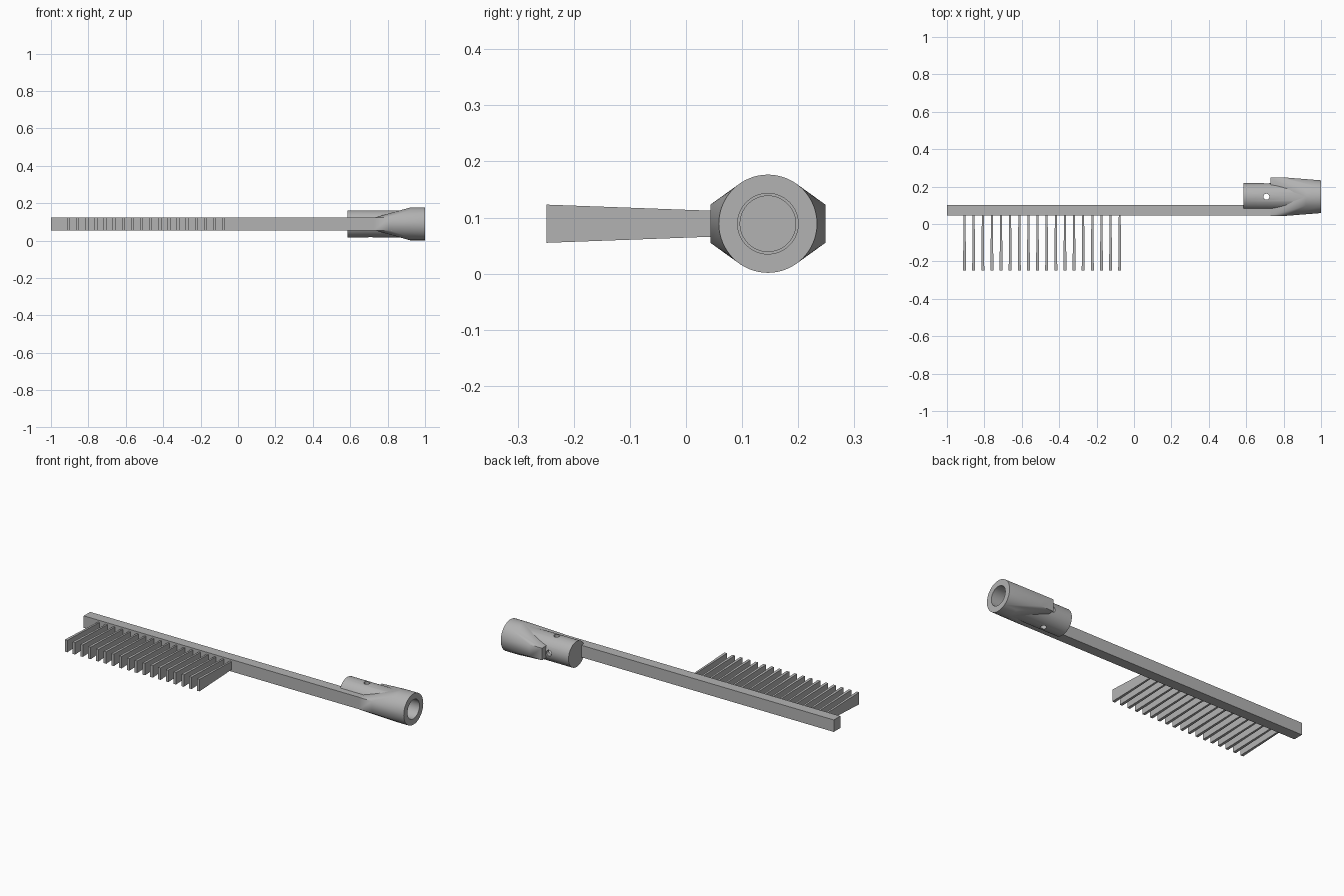
import bpy
import bmesh
import math
from mathutils import Matrix, Vector

default = bpy.data.objects.get("Cube")
if default:
    bpy.data.objects.remove(default)

grey = bpy.data.materials.new("plain grey")
grey.use_nodes = True
colour = (0.45, 0.45, 0.45, 1)
grey.diffuse_color = colour
grey.node_tree.nodes["Principled BSDF"].inputs["Base Color"].default_value = colour

AXIS = Vector((0, 0.146, 0.089))   # centre line of the socket
MID_Z = AXIS.z


def add_object(name, bm):
    bmesh.ops.recalc_face_normals(bm, faces=bm.faces)
    mesh = bpy.data.meshes.new(name)
    bm.to_mesh(mesh)
    bm.free()
    mesh.materials.append(grey)
    obj = bpy.data.objects.new(name, mesh)
    bpy.context.collection.objects.link(obj)
    return obj


def hull(name, points):
    bm = bmesh.new()
    for p in points:
        bm.verts.new(p)
    bmesh.ops.convex_hull(bm, input=bm.verts)
    bmesh.ops.dissolve_limit(bm, angle_limit=0.01, verts=bm.verts, edges=bm.edges)
    return add_object(name, bm)


def rect(x, y, half_y, half_z):
    return [(x, y + sy * half_y, MID_Z + sz * half_z)
            for sy in (-1, 1) for sz in (-1, 1)]


def ring(x, radius, n=64):
    return [(x, AXIS.y + radius * math.cos(math.tau * i / n),
             AXIS.z + radius * math.sin(math.tau * i / n)) for i in range(n)]


def cylinder(name, start, end, radius, n=32):
    start, end = Vector(start), Vector(end)
    span = end - start
    turn = span.to_track_quat("Z", "Y").to_matrix().to_4x4()
    bm = bmesh.new()
    bmesh.ops.create_cone(bm, cap_ends=True, segments=n, radius1=radius,
                          radius2=radius, depth=span.length,
                          matrix=Matrix.Translation((start + end) / 2) @ turn)
    return add_object(name, bm)


def boolean(obj, tool, operation):
    mod = obj.modifiers.new(operation.lower(), "BOOLEAN")
    mod.operation = operation
    mod.solver = "EXACT"
    mod.object = tool
    bpy.context.view_layer.objects.active = obj
    bpy.ops.object.modifier_apply(modifier=mod.name)


# Long square bar
bar = hull("bar", rect(-1, 0.0735, 0.029, 0.034) + rect(0.82, 0.0735, 0.029, 0.034))

# Socket: a round barrel inside a collar that blends from a block to a circle
socket = hull("socket", rect(0.73, AXIS.y, 0.1025, 0.034)
              + rect(0.81, AXIS.y, 0.1025, 0.034)
              + ring(0.92, 0.0875) + ring(1, 0.0875))
barrel = cylinder("barrel", AXIS + Vector((0.585, 0, 0)),
                  AXIS + Vector((0.95, 0, 0)), 0.0725, 64)
boolean(socket, barrel, "UNION")

# Stepped bore and the cross holes
hole = AXIS + Vector((0.708, 0, 0))
cutters = [
    cylinder("mouth_cutter", AXIS + Vector((0.75, 0, 0)), AXIS + Vector((1.1, 0, 0)), 0.054, 64),
    cylinder("bore_cutter", AXIS + Vector((0.64, 0, 0)), AXIS + Vector((1.2, 0, 0)), 0.0495, 64),
    cylinder("vertical_hole_cutter", hole - Vector((0, 0, 0.2)), hole + Vector((0, 0, 0.2)), 0.016),
    cylinder("side_hole_cutter", hole, hole + Vector((0, 0.2, 0)), 0.016),
]
for cutter in cutters:
    boolean(socket, cutter, "DIFFERENCE")
for cutter in cutters[:2]:
    boolean(bar, cutter, "DIFFERENCE")
for helper in cutters + [barrel]:
    bpy.data.objects.remove(helper)

# Row of teeth that flare towards their tips
TEETH, PITCH = 18, 0.0488
for i in range(TEETH):
    x = -0.906 + i * PITCH
    hull(f"tooth_{i + 1}",
         [(x + s * w, y, MID_Z + t * h)
          for w, y, h in ((0.005, 0.05, 0.023), (0.008, -0.2485, 0.034))
          for s in (-1, 1) for t in (-1, 1)])

# Smooth the round walls, keep the edges crisp
bpy.ops.object.select_all(action="DESELECT")
socket.select_set(True)
bpy.context.view_layer.objects.active = socket
bpy.ops.object.shade_smooth_by_angle(angle=math.radians(25))
